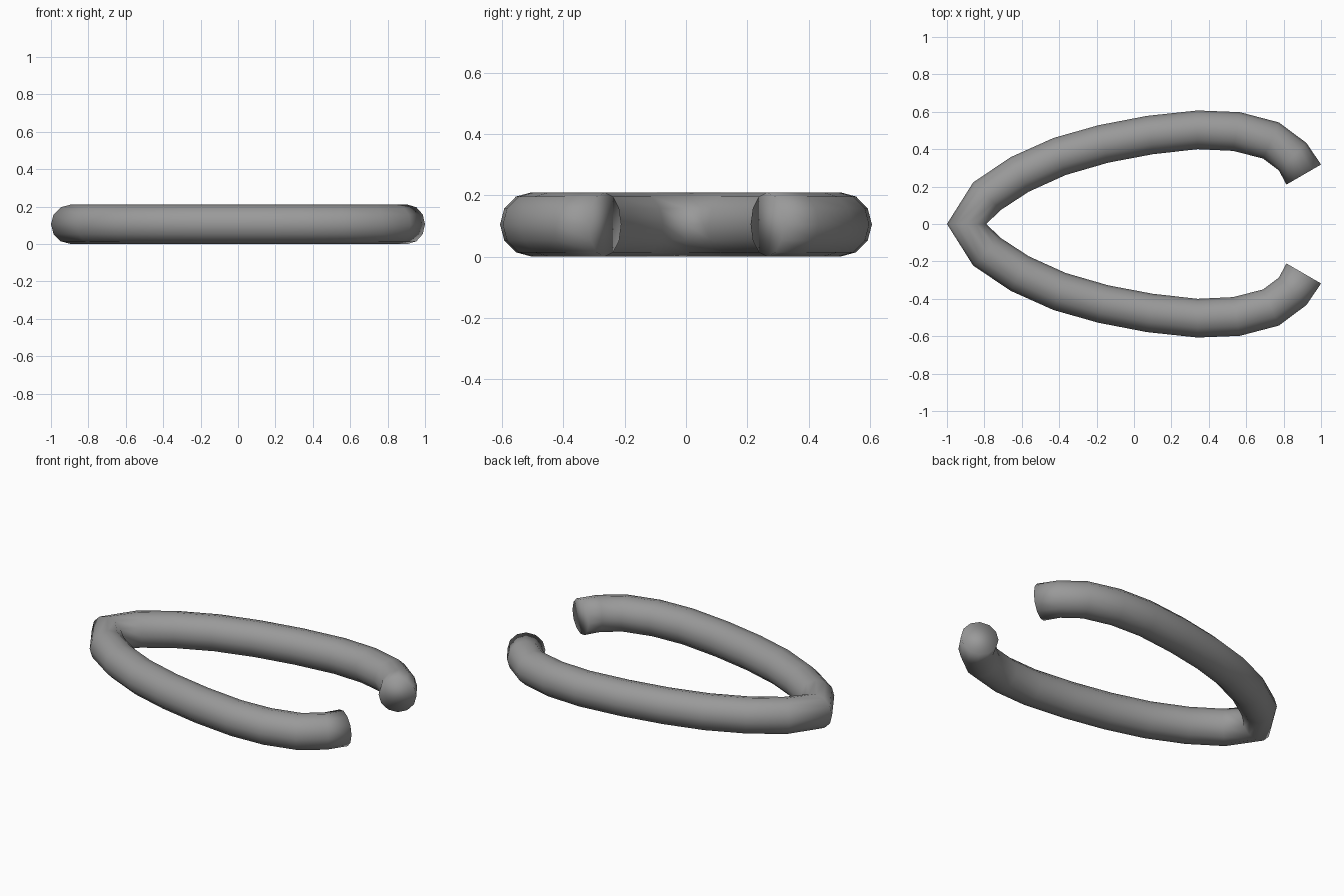
import bpy, bmesh, math
from mathutils import Vector

if "Cube" in bpy.data.objects:
    bpy.data.objects.remove(bpy.data.objects["Cube"])

SIDES = 12
RADIUS = 0.105

grey = bpy.data.materials.new("plain grey")
grey.diffuse_color = (0.32, 0.32, 0.32, 1)
grey.use_nodes = True
grey.node_tree.nodes["Principled BSDF"].inputs["Base Color"].default_value = grey.diffuse_color

# Outer and inner edge of one arm in plan, from the pointed bend to the open end
outer = [(-1, 0), (-0.86, 0.222), (-0.66, 0.357), (-0.43, 0.46), (-0.19, 0.528), (0.07, 0.578),
         (0.34, 0.607), (0.565, 0.598), (0.775, 0.543), (0.922, 0.433), (1, 0.318)]
inner = [(-0.79, 0), (-0.712, 0.075), (-0.562, 0.173), (-0.365, 0.262), (-0.138, 0.328), (0.1, 0.373),
         (0.34, 0.4), (0.53, 0.391), (0.69, 0.35), (0.775, 0.286), (0.815, 0.211)]

# Full path: front arm end -> bend -> back arm end
sections = list(zip(outer, inner))
mirrored = [((a[0], -a[1]), (b[0], -b[1])) for a, b in sections[:0:-1]]

# Round section at every mitre of the bent bar
bm = bmesh.new()
rings = []
for a, b in mirrored + sections:
    a, b = Vector((*a, RADIUS)), Vector((*b, RADIUS))
    mid, half = (a + b) / 2, (a - b) / 2
    angles = [2 * math.pi * i / SIDES for i in range(SIDES)]
    rings.append([bm.verts.new(mid + half * math.cos(t) + Vector((0, 0, RADIUS * math.sin(t))))
                  for t in angles])
for r, s in zip(rings, rings[1:]):
    for i in range(SIDES):
        j = (i + 1) % SIDES
        bm.faces.new((r[i], r[j], s[j], s[i]))

# Flat end caps
bm.faces.new(rings[0])
bm.faces.new(rings[-1])
bmesh.ops.recalc_face_normals(bm, faces=bm.faces)
for f in bm.faces:
    f.smooth = True

mesh = bpy.data.meshes.new("bent_bar")
bm.to_mesh(mesh)
bm.free()
mesh.materials.append(grey)
bpy.context.collection.objects.link(bpy.data.objects.new("bent_bar", mesh))
